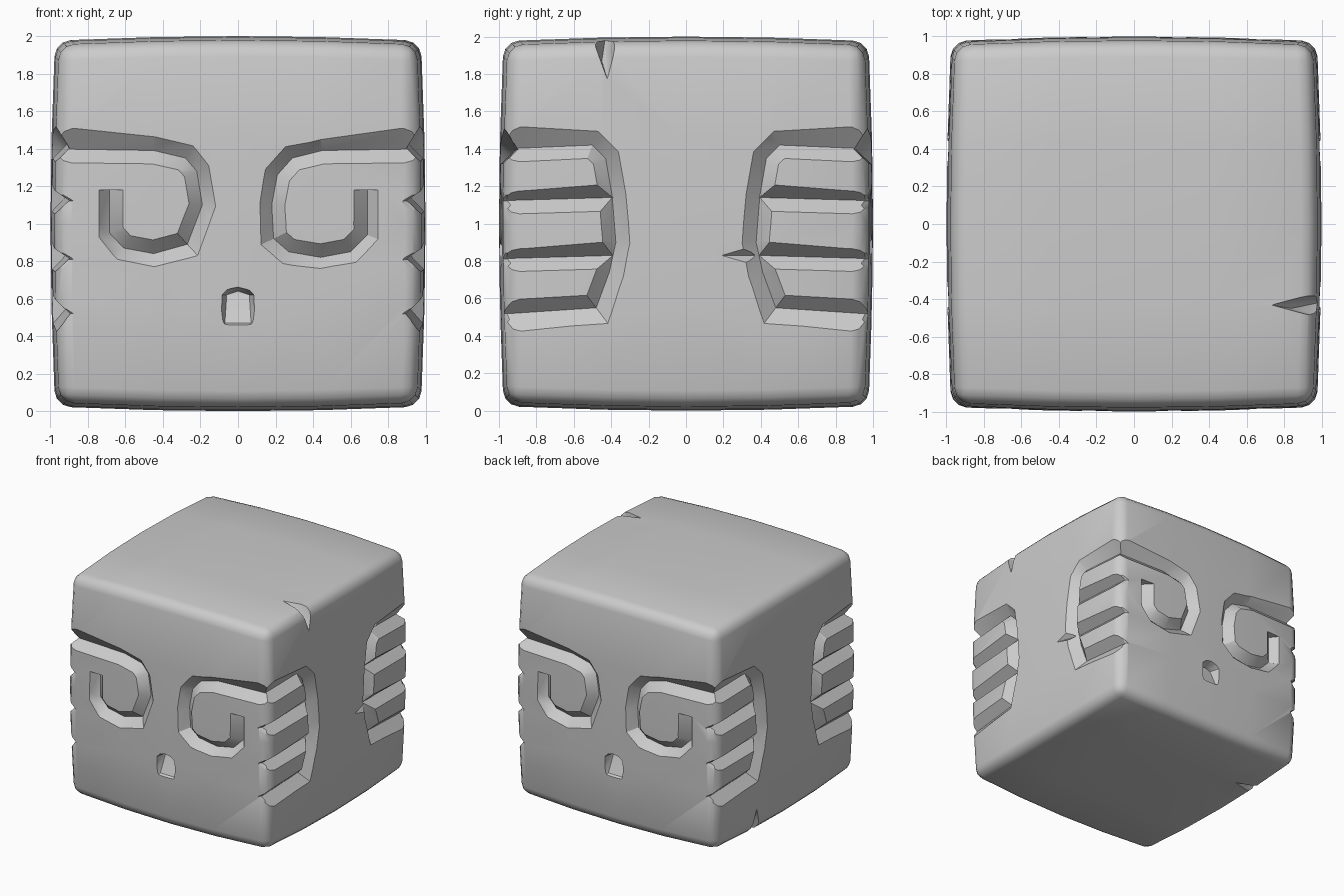
import bpy, bmesh, math
from mathutils import Vector, Matrix

if "Cube" in bpy.data.objects:
    bpy.data.objects.remove(bpy.data.objects["Cube"])

BULGE = 0.025
DEPTH = 0.075
cutters = []


def make_object(name, bm):
    bmesh.ops.recalc_face_normals(bm, faces=bm.faces)
    mesh = bpy.data.meshes.new(name)
    bm.to_mesh(mesh)
    bm.free()
    ob = bpy.data.objects.new(name, mesh)
    bpy.context.collection.objects.link(ob)
    return ob


def add_cutter(name, bm):
    ob = make_object(name, bm)
    ob.hide_render = True
    cutters.append(ob)


def surface(u, v):
    # distance of the bulged face from the centre axis
    return 1 - BULGE * (u * u + (v - 1) ** 2)


def place(side, u, v, r):
    # side 0 front, 1 right, 2 back, 3 left
    return Matrix.Rotation(side * math.pi / 2, 3, 'Z') @ Vector((u, -r, v))


def groove(name, side, path, flip=1):
    # V-shaped cutter along (u, v, outer half width, depth factor)
    bm = bmesh.new()
    pts = [(Vector((p[0] * flip, p[1])), p[2], p[3] if len(p) > 3 else 1) for p in path]
    rings = []
    lift = 0.035
    for i, (p, w, f) in enumerate(pts):
        d0 = (p - pts[i - 1][0]).normalized() if i else None
        d1 = (pts[i + 1][0] - p).normalized() if i < len(pts) - 1 else None
        d0, d1 = d0 or d1, d1 or d0
        t = (d0 + d1).normalized()
        n = Vector((-t.y, t.x)) * flip / max(t.dot(d0), 0.6)
        d = DEPTH * f
        k = 1 + lift / DEPTH
        s = surface(*p)
        a, b = p + n * w * k, p - n * 0.072 * k
        rings.append([bm.verts.new(place(side, *q)) for q in
                      ((a.x, a.y, s + lift), (p.x, p.y, s - d), (b.x, b.y, s + lift))])
    for r0, r1 in zip(rings, rings[1:]):
        for j in range(3):
            m = (j + 1) % 3
            bm.faces.new((r0[j], r0[m], r1[m], r1[j]))
    bm.faces.new(rings[0])
    bm.faces.new(rings[-1][::-1])
    add_cutter(name, bm)


def hull(name, points):
    bm = bmesh.new()
    for p in points:
        bm.verts.new(p)
    bmesh.ops.convex_hull(bm, input=bm.verts)
    add_cutter(name, bm)


# Swollen block with rounded edges
bm = bmesh.new()
bmesh.ops.create_cube(bm, size=2)
outer = list(bm.edges)
bmesh.ops.bevel(bm, geom=outer, offset=0.085, segments=3, profile=0.5, affect='EDGES')
big = [e for e in bm.edges if e.calc_length() > 1]
bmesh.ops.subdivide_edges(bm, edges=big, cuts=3, use_grid_fill=True)
for v in bm.verts:
    x, y, z = v.co
    v.co = (x * (1 - BULGE * (y * y + z * z)),
            y * (1 - BULGE * (x * x + z * z)),
            z * (1 - BULGE * (x * x + y * y)) + 1)
block = make_object("carved_block", bm)

# Groove paths, drawn on the left half of a face
eye_left = [(-1.08, 1.40, .115), (-.45, 1.39, .075), (-.28, 1.35, .075), (-.22, 1.28, .07),
            (-.19, 1.10, .07), (-.27, .89, .075), (-.45, .84, .07), (-.61, .87, .07),
            (-.685, .95, .06), (-.685, 1.18, .06)]
eye_right = [(-1.08, 1.40, .115), (-.45, 1.39, .06), (-.29, 1.35, .07), (-.21, 1.26, .07),
             (-.18, 1.10, .065), (-.19, .92, .07), (-.27, .85, .07), (-.44, .82, .06),
             (-.6, .85, .065), (-.69, .94, .06), (-.69, 1.18, .06)]
ear = [(-1.08, 1.395, .12), (-.50, 1.42, .075), (-.43, 1.35, .075), (-.395, 1.15, .075),
       (-.375, .9, .075), (-.41, .74, .08), (-.48, .55, .09), (-1.08, .51, .11)]
tooth_rows = [(1.12, 1.14), (.81, .83)]

for face in (0, 2):
    groove("eye_left", face, eye_left)
    groove("eye_right", face, eye_right, -1)
    # Nose pit, deepest at its upper end
    rim = [(-.055, .66), (0, .67), (.06, .655), (.095, .62), (.10, .50),
           (.07, .45), (0, .44), (-.07, .45), (-.10, .50), (-.095, .62)]
    hull("nose_pit", [place(face, u, v, 1.03) for u, v in rim] +
         [place(face, u, v, r) for u, v, r in
          ((-.06, .62, .91), (.06, .62, .91), (0, .64, .91), (-.07, .47, .97), (.07, .47, .97))])
    for flip in (1, -1):
        # Short ends of the side slots that wrap onto this face
        for z in (1.12, .81, .52):
            groove("slot_end", face, [(-1.08, z, .065), (-.94, z, .055, .8), (-.88, z, .02, .05)], flip)
        # Side panels with slots
        groove("side_loop", face + 1, ear, flip)
        for z0, z1 in tooth_rows:
            groove("side_slot", face + 1, [(-1.08, z0, .05), (-.39, z1, .075)], flip)

# Chips on two edges and a crack beside one side panel
chip = [(.72, -.43, 2.0), (.985, -.42, 1.77), (.84, -.45, 1.87), (1.06, -.32, 2.06), (1.06, -.53, 2.06)]
hull("chip_top", chip)
hull("chip_bottom", [(-x, -y, 2 - z) for x, y, z in chip])
hull("crack", [(1.0, .18, .83), (1.04, .31, .90), (1.04, .31, .76), (1.04, .42, .86),
               (1.04, .42, .80), (.93, .36, .83)])

# Carve
for c in cutters:
    mod = block.modifiers.new("carve", 'BOOLEAN')
    mod.operation = 'DIFFERENCE'
    mod.solver = 'EXACT'
    mod.object = c
deps = bpy.context.evaluated_depsgraph_get()
carved = bpy.data.meshes.new_from_object(block.evaluated_get(deps))
block.modifiers.clear()
block.data = carved
for c in cutters:
    bpy.data.objects.remove(c, do_unlink=True)

bpy.ops.object.select_all(action='DESELECT')
block.select_set(True)
bpy.context.view_layer.objects.active = block
bpy.ops.object.shade_smooth_by_angle(angle=math.radians(32))
